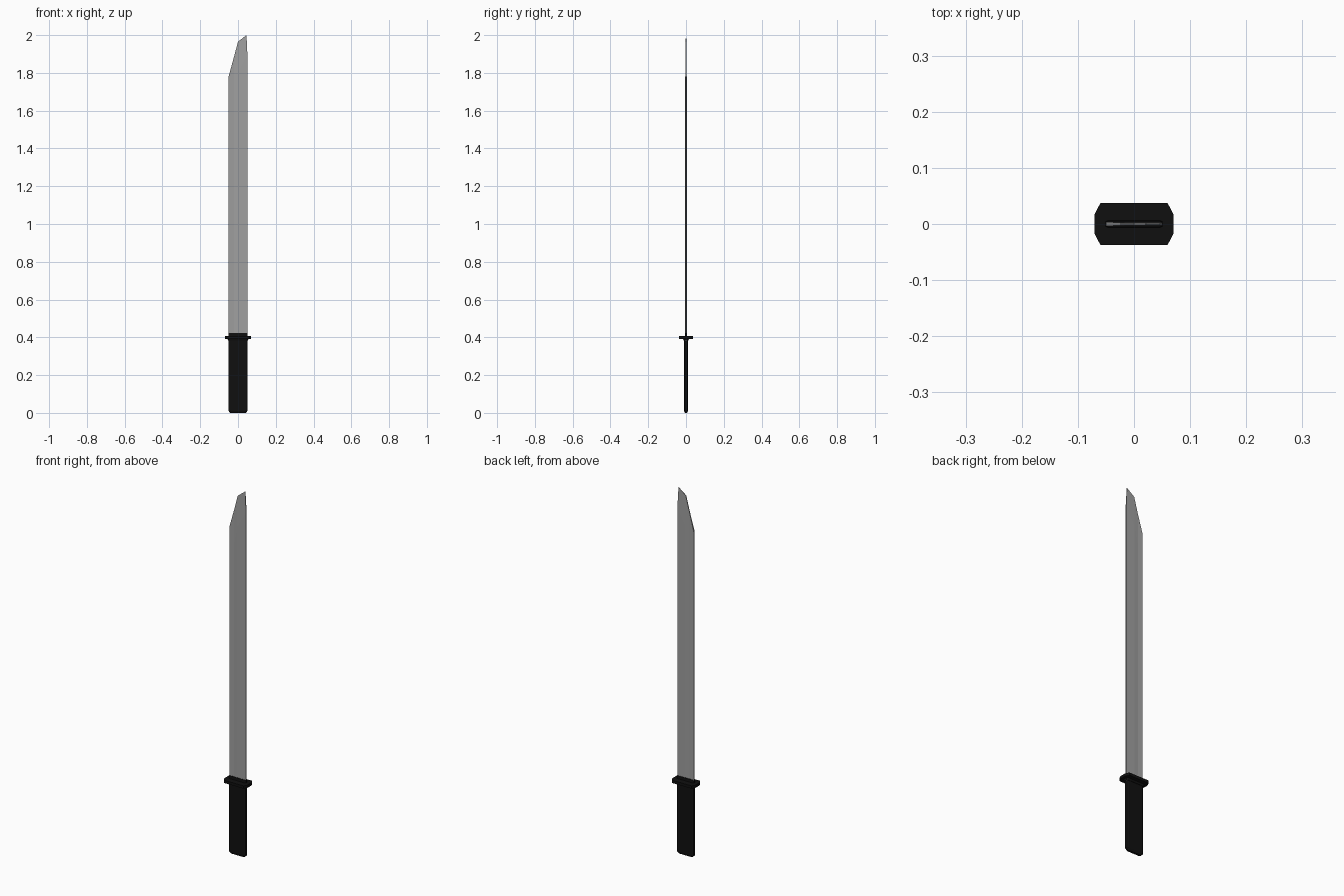
import bpy, bmesh

if "Cube" in bpy.data.objects:
    bpy.data.objects.remove(bpy.data.objects["Cube"])


def material(name, v):
    m = bpy.data.materials.new(name)
    m.diffuse_color = (v, v, v, 1)
    m.use_nodes = True
    m.node_tree.nodes["Principled BSDF"].inputs["Base Color"].default_value = m.diffuse_color
    return m


STEEL, BLACK = material("steel", 0.35), material("black", 0.005)


def finish(bm, name, mat):
    bmesh.ops.recalc_face_normals(bm, faces=bm.faces)
    me = bpy.data.meshes.new(name)
    bm.to_mesh(me)
    bm.free()
    me.materials.append(mat)
    ob = bpy.data.objects.new(name, me)
    bpy.context.collection.objects.link(ob)
    return ob


def loft(name, layers, mat):
    """Stack chamfered rectangles: (z, half x, half y, chamfer x, chamfer y)."""
    bm = bmesh.new()
    rings = []
    for z, hx, hy, cx, cy in layers:
        pts = [(hx, cy - hy), (hx, hy - cy), (hx - cx, hy), (cx - hx, hy),
               (-hx, hy - cy), (-hx, cy - hy), (cx - hx, -hy), (hx - cx, -hy)]
        rings.append([bm.verts.new((x, y, z)) for x, y in pts])
    for a, b in zip(rings, rings[1:]):
        for i in range(8):
            j = (i + 1) % 8
            bm.faces.new((a[i], a[j], b[j], b[i]))
    bm.faces.new(rings[0])
    bm.faces.new(rings[-1])
    return finish(bm, name, mat)


# Blade: columns of (x, half thickness, shoulder z, tip x, tip z, tip half thickness)
columns = [(-0.05, 0.004, 1.60, -0.05, 1.78, 0.004),
           (-0.022, 0.002, 1.70, -0.022, 1.882, 0.002),
           (0.0, 0.003, 1.80, 0.0, 1.965, 0.002),
           (0.05, 0.003, 1.89, 0.045, 2.0, 0.0005)]
bm = bmesh.new()
sides = []
for s in (-1, 1):
    sides.append([[bm.verts.new(p) for p in
                   ((x, s * t, 0.38), (x, s * t, zs), (xt, s * tt, zt))]
                  for x, t, zs, xt, zt, tt in columns])
for g in sides:
    for a, b in zip(g, g[1:]):
        for k in range(2):
            bm.faces.new((a[k], b[k], b[k + 1], a[k + 1]))
f, b = sides
for c in range(3):
    for k in (0, 2):
        bm.faces.new((f[c][k], f[c + 1][k], b[c + 1][k], b[c][k]))
for c in (0, 3):
    for k in range(2):
        bm.faces.new((f[c][k], f[c][k + 1], b[c][k + 1], b[c][k]))
finish(bm, "blade", STEEL)

# Handle with chamfered pommel end
loft("handle", [(0.0, 0.042, 0.006, 0.008, 0.003),
                (0.01, 0.05, 0.01, 0.008, 0.004),
                (0.39, 0.05, 0.01, 0.008, 0.004)], BLACK)

# Octagonal guard plate
loft("guard", [(0.392, 0.07, 0.037, 0.01, 0.019),
               (0.407, 0.07, 0.037, 0.01, 0.019)], BLACK)

# Collars below and above the guard
loft("lower_collar", [(0.382, 0.052, 0.012, 0.008, 0.004),
                      (0.393, 0.056, 0.016, 0.008, 0.006)], BLACK)
loft("blade_collar", [(0.406, 0.051, 0.006, 0.004, 0.002),
                      (0.423, 0.051, 0.005, 0.004, 0.002)], BLACK)
